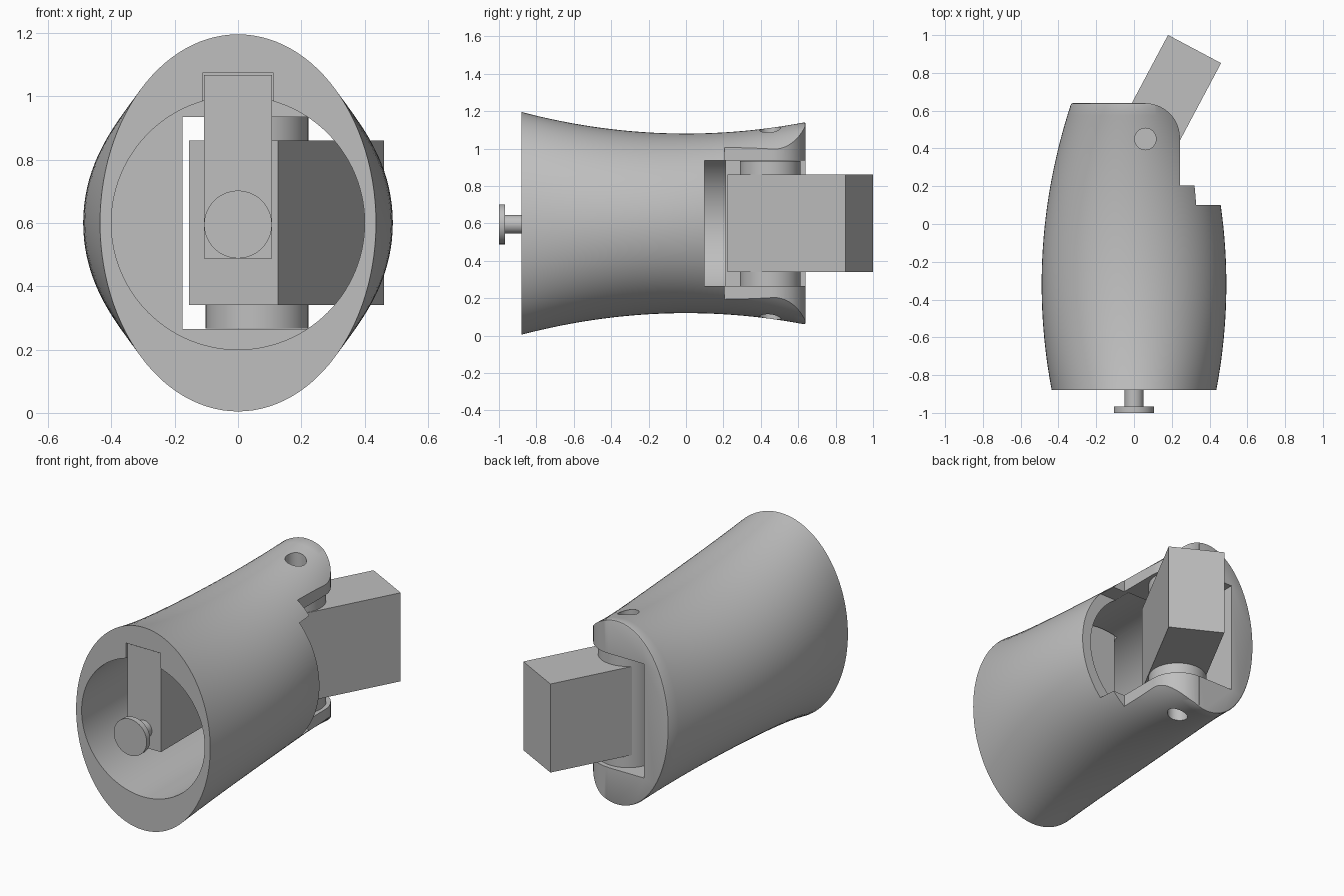
import bpy, bmesh, math
from mathutils import Vector, Matrix

old = bpy.data.objects.get("Cube")
if old:
    bpy.data.objects.remove(old, do_unlink=True)

MID = 0.6                      # height of the body axis
PIVOT = (0.06, 0.45)           # hinge axis in plan
GREY = (0.52, 0.52, 0.52, 1)

grey = bpy.data.materials.new("plain grey")
grey.use_nodes = True
grey.diffuse_color = GREY
grey.node_tree.nodes["Principled BSDF"].inputs["Base Color"].default_value = GREY


def finish(name, bm):
    bmesh.ops.recalc_face_normals(bm, faces=bm.faces)
    mesh = bpy.data.meshes.new(name)
    bm.to_mesh(mesh)
    bm.free()
    ob = bpy.data.objects.new(name, mesh)
    bpy.context.collection.objects.link(ob)
    mesh.materials.append(grey)
    return ob


def activate(ob):
    bpy.ops.object.select_all(action='DESELECT')
    ob.select_set(True)
    bpy.context.view_layer.objects.active = ob


def smooth(ob):
    activate(ob)
    bpy.ops.object.shade_smooth_by_angle(angle=math.radians(30))


def box(name, low, high):
    low, high = Vector(low), Vector(high)
    bm = bmesh.new()
    bmesh.ops.create_cube(bm, size=1)
    bmesh.ops.scale(bm, vec=high - low, verts=bm.verts)
    bmesh.ops.translate(bm, vec=(low + high) / 2, verts=bm.verts)
    return finish(name, bm)


def rod(name, start, end, radius, segments=64):
    start, end = Vector(start), Vector(end)
    axis = end - start
    turn = axis.to_track_quat('Z', 'Y').to_matrix().to_4x4()
    bm = bmesh.new()
    bmesh.ops.create_cone(bm, cap_ends=True, segments=segments, radius1=radius,
                          radius2=radius, depth=axis.length,
                          matrix=Matrix.Translation((start + end) / 2) @ turn)
    return finish(name, bm)


def prism(name, outline, bottom, top):
    bm = bmesh.new()
    face = bm.faces.new([bm.verts.new((x, y, bottom)) for x, y in outline])
    lifted = bmesh.ops.extrude_face_region(bm, geom=[face])["geom"]
    bmesh.ops.translate(bm, vec=(0, 0, top - bottom),
                        verts=[v for v in lifted if isinstance(v, bmesh.types.BMVert)])
    return finish(name, bm)


def cut(target, cutter):
    cutter.hide_render = True
    mod = target.modifiers.new("cut", 'BOOLEAN')
    mod.operation, mod.solver, mod.object = 'DIFFERENCE', 'EXACT', cutter
    activate(target)
    bpy.ops.object.modifier_apply(modifier=mod.name)
    bpy.data.objects.remove(cutter, do_unlink=True)


# Body: ellipses lofted along y, bulging in width and waisted in height
def loft_body(front=-0.88, back=0.64, rings=28, sides=112):
    stations = [(front + (back - 0.01 - front) * i / rings, 0) for i in range(rings + 1)]
    stations += [(back - 0.003, 0.003), (back, 0.01)]
    bm = bmesh.new()
    loops = []
    for y, inset in stations:
        wide = 0.489 - 0.17 * (y + 0.32) ** 2 - inset
        tall = 0.48 + 0.149 * y ** 2 - inset
        angles = [math.tau * k / sides for k in range(sides)]
        loops.append([bm.verts.new((wide * math.cos(a), y, MID + tall * math.sin(a)))
                      for a in angles])
    for a, b in zip(loops, loops[1:]):
        for k in range(sides):
            n = (k + 1) % sides
            bm.faces.new((a[k], a[n], b[n], b[k]))
    bm.faces.new(loops[0])
    bm.faces.new(loops[-1])
    return finish("body_shell", bm)


body = loft_body()

# Bore, lever notch and the slot between the hinge lugs
cut(body, rod("bore_cutter", (0, -1.1, MID), (0, 0.21, MID), 0.4, 112))
cut(body, box("notch_cutter", (-0.112, -1.1, 0.7), (0.112, -0.28, 1.073)))
cut(body, box("slot_cutter", (-0.175, 0.1, 0.265), (0.8, 0.9, 0.935)))

# Side relief leaving lugs with a rounded outer corner
radius = 0.183
arc = [(PIVOT[0] + radius * math.sin(t), PIVOT[1] + 0.006 + radius * math.cos(t))
       for t in (math.pi / 2 * i / 20 for i in range(21))]
outline = [(0.8, 0.205), (0.8, 0.9), (PIVOT[0], 0.9)] + arc + [(arc[-1][0], 0.205)]
cut(body, prism("relief_cutter", outline, -0.2, 1.4))

# Pin holes through both lugs
cut(body, rod("pin_hole_cutter", (*PIVOT, -0.2), (*PIVOT, 1.4), 0.057, 48))
smooth(body)

# Hinge barrel and the swinging block
smooth(rod("hinge_barrel", (*PIVOT, 0.266), (*PIVOT, 0.934), 0.162))
block = box("swing_block", (-0.159, -0.357, 0.34), (0.159, 0.357, 0.86))
block.rotation_euler.z = math.radians(-28)
block.location = (0.153, 0.611, 0)

# Lever inside the bore, with its push button
box("lever", (-0.108, -0.87, 0.487), (0.108, -0.3, 1.067))
smooth(rod("button_stem", (0, -0.97, 0.595), (0, -0.86, 0.595), 0.05, 48))
smooth(rod("button_cap", (0, -1.0, 0.595), (0, -0.967, 0.595), 0.107))
